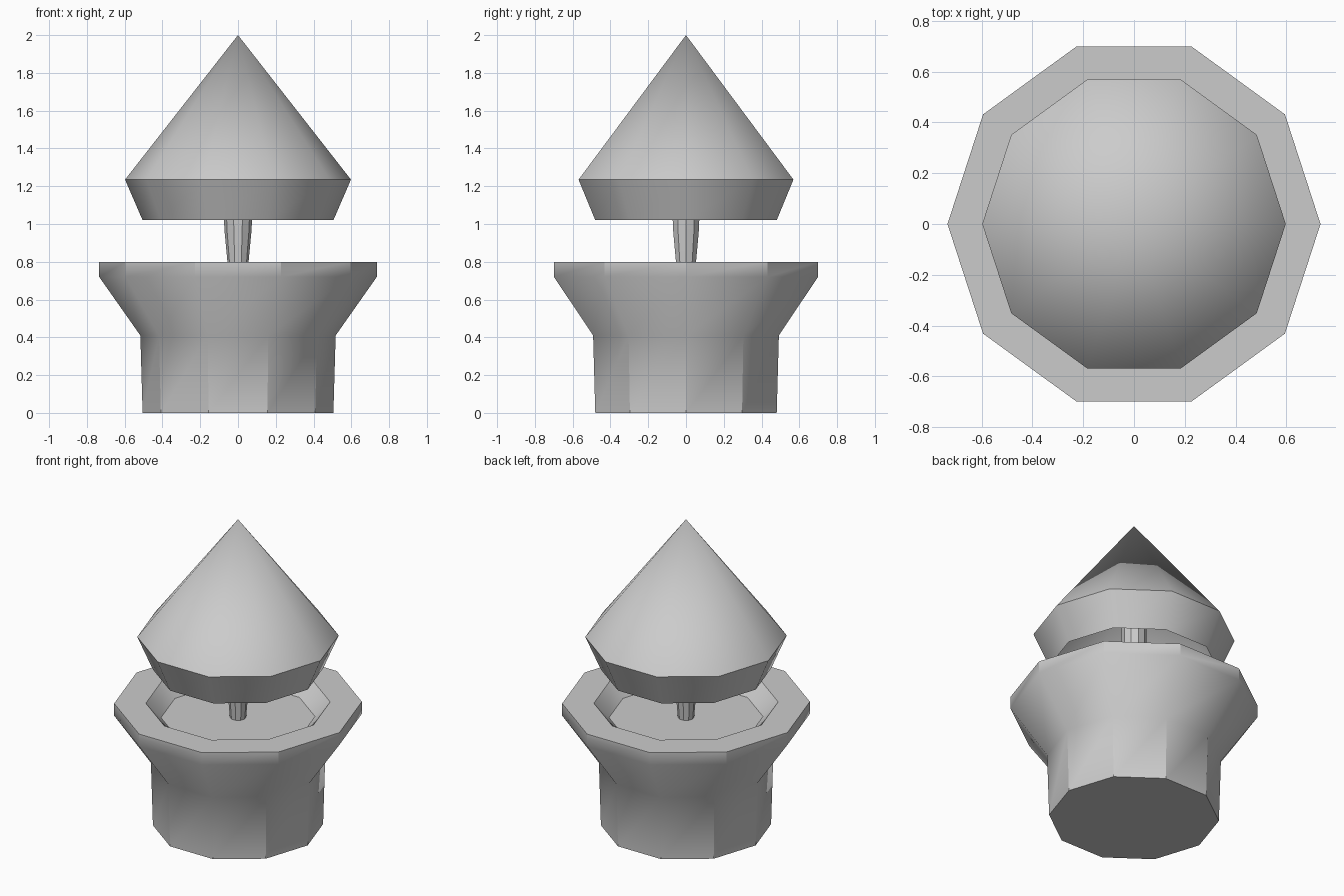
import bpy, bmesh, math

if "Cube" in bpy.data.objects:
    bpy.data.objects.remove(bpy.data.objects["Cube"])

SIDES = 10


def lathe(name, profile, cap_start=False, cap_end=False):
    """Spin (radius, z) points into a ten-sided part; radius 0 makes a tip."""
    bm = bmesh.new()
    rings = []
    for r, z in profile:
        if r == 0:
            rings.append([bm.verts.new((0, 0, z))] * SIDES)
        else:
            rings.append([bm.verts.new((r * math.cos(math.tau * i / SIDES),
                                        r * math.sin(math.tau * i / SIDES), z))
                          for i in range(SIDES)])
    for low, high in zip(rings, rings[1:]):
        for i in range(SIDES):
            j = (i + 1) % SIDES
            corners = [low[i], low[j], high[j], high[i]]
            bm.faces.new(list(dict.fromkeys(corners)))
    if cap_start:
        bm.faces.new(rings[0][::-1])
    if cap_end:
        bm.faces.new(rings[-1])
    mesh = bpy.data.meshes.new(name)
    bm.to_mesh(mesh)
    bm.free()
    obj = bpy.data.objects.new(name, mesh)
    bpy.context.collection.objects.link(obj)
    bpy.ops.object.select_all(action='DESELECT')
    obj.select_set(True)
    bpy.context.view_layer.objects.active = obj
    bpy.ops.object.shade_smooth_by_angle(angle=math.radians(35))
    return obj


# Flared pot with a flat rim, sloped inner lip and a filled floor
lathe("pot", [(0.505, 0), (0.517, 0.41), (0.735, 0.72), (0.735, 0.80),
              (0.547, 0.80), (0.457, 0.705)], cap_start=True, cap_end=True)

# Thin stem rising from the floor into the hollow crown
lathe("stem", [(0.048, 0.70), (0.056, 0.80), (0.072, 0.97), (0.075, 1.05),
               (0.075, 1.88)])

# Hollow pointed crown with a tucked-in lower edge
lathe("crown", [(0.505, 1.02), (0.598, 1.235), (0, 2.0)])
